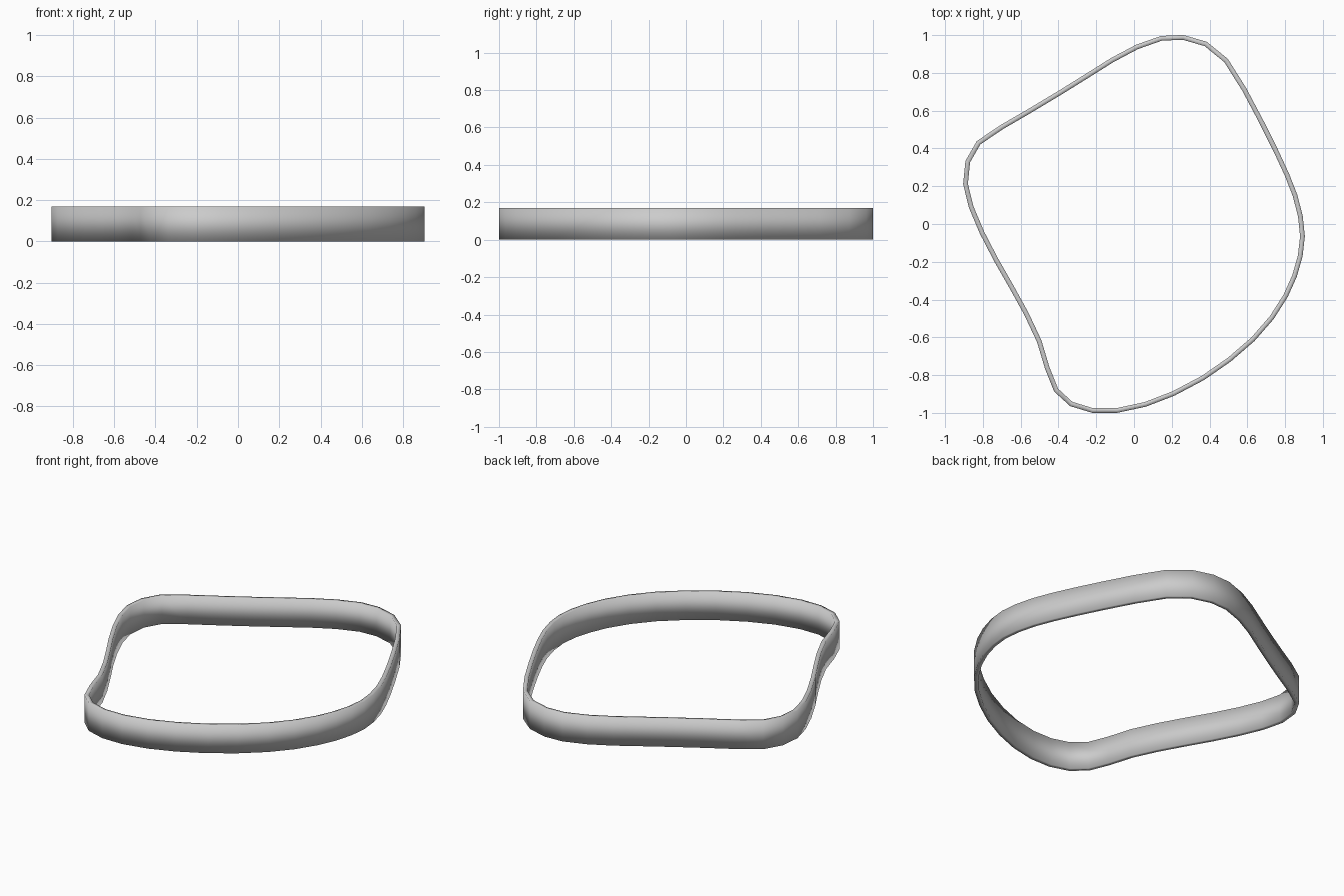
import bpy
import bmesh
from mathutils import Vector

if "Cube" in bpy.data.objects:
    bpy.data.objects.remove(bpy.data.objects["Cube"])

HEIGHT = 0.17
HALF_WALL = 0.0125

# Centre line of the wall seen from above, clockwise from the back
path = [Vector(p) for p in (
    (0.26, 0.988), (0.38, 0.953), (0.488, 0.865), (0.585, 0.71), (0.675, 0.54),
    (0.75, 0.39), (0.81, 0.26), (0.853, 0.15), (0.881, 0.04), (0.892, -0.065),
    (0.88, -0.17), (0.85, -0.275), (0.803, -0.38), (0.73, -0.495), (0.63, -0.61),
    (0.505, -0.718), (0.365, -0.815), (0.21, -0.897), (0.06, -0.955), (-0.09, -0.987),
    (-0.22, -0.987), (-0.332, -0.953), (-0.412, -0.88), (-0.46, -0.76), (-0.502, -0.62),
    (-0.57, -0.475), (-0.65, -0.33), (-0.73, -0.19), (-0.805, -0.045), (-0.862, 0.09),
    (-0.892, 0.212), (-0.88, 0.33), (-0.823, 0.43), (-0.70, 0.513), (-0.55, 0.60),
    (-0.40, 0.69), (-0.255, 0.78), (-0.115, 0.868), (0.015, 0.937), (0.145, 0.983))]


def offset(i, d):
    """Mitred offset of path point i, positive d is outward."""
    a, b, c = path[i - 1], path[i], path[(i + 1) % len(path)]
    e1, e2 = (b - a).normalized(), (c - b).normalized()
    n1, n2 = Vector((-e1.y, e1.x)), Vector((-e2.y, e2.x))
    m = (n1 + n2).normalized()
    return b + m * (d / m.dot(n1))


# Thin wall with a rectangular section swept around the outline
bm = bmesh.new()
rings = []
for i in range(len(path)):
    o, n = offset(i, HALF_WALL), offset(i, -HALF_WALL)
    rings.append([bm.verts.new((p.x, p.y, z)) for p, z in
                  ((o, 0), (o, HEIGHT), (n, HEIGHT), (n, 0))])
for i, r in enumerate(rings):
    q = rings[(i + 1) % len(rings)]
    for k in range(4):
        j = (k + 1) % 4
        bm.faces.new((r[k], r[j], q[j], q[k]))
bmesh.ops.recalc_face_normals(bm, faces=bm.faces)
for f in bm.faces:
    f.smooth = True

mesh = bpy.data.meshes.new("band_wall")
bm.to_mesh(mesh)
bm.free()
bpy.context.collection.objects.link(bpy.data.objects.new("band_wall", mesh))
